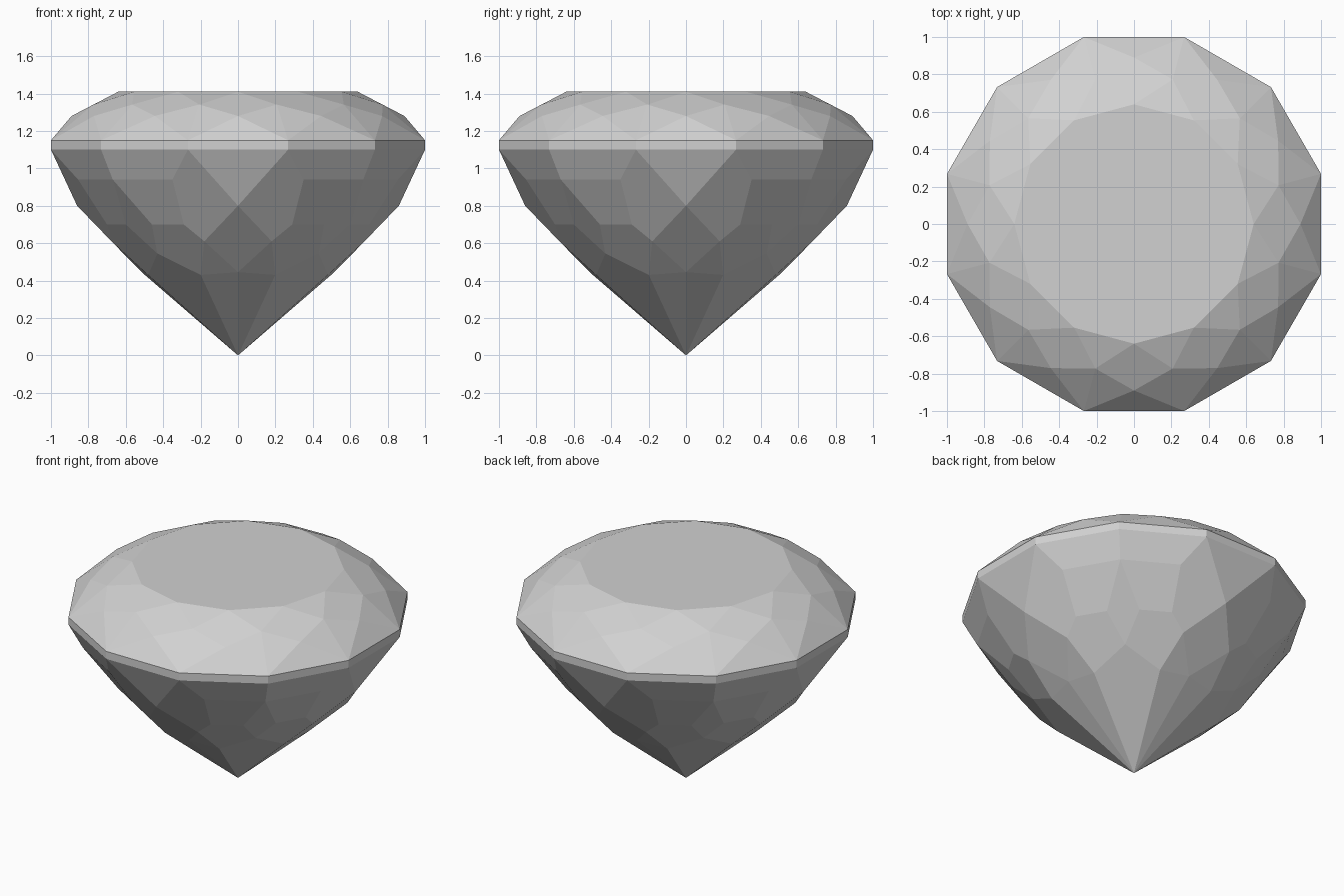
import bpy
import bmesh
from math import sin, cos, radians

cube = bpy.data.objects.get("Cube")
if cube:
    bpy.data.objects.remove(cube)

grey = bpy.data.materials.new("gem_grey")
grey.use_nodes = True
grey.diffuse_color = (0.64, 0.64, 0.64, 1)
grey.node_tree.nodes["Principled BSDF"].inputs["Base Color"].default_value = grey.diffuse_color

bm = bmesh.new()


def facets(faces, copies):
    """Repeat facets, given as (radius, angle, height) corners, around the axis."""
    for k in range(copies):
        for face in faces:
            corners = []
            for r, a, z in face:
                t = radians(a + k * 360 / copies)
                corners.append(bm.verts.new((r * sin(t), -r * cos(t), z)))
            bm.faces.new(corners)


def flip(face, axis=0):
    """Mirror a facet across the given angle."""
    return [(r, 2 * axis - a, z) for r, a, z in face]


# Shared outline: twelve-sided girdle
RIM = 1 / cos(radians(15))
LOW, HIGH, TOP = 1.10, 1.15, 1.41


def rim(a, z=LOW):
    return (RIM, a, z)


# Flat table on top
facets([[(0.64, a, TOP) for a in range(0, 360, 30)]], 1)

# Crown: kite, star, rim triangle and half-facets, plus the girdle band
table, side, kite_tip = (0.64, 0, TOP), (0.80, 15, 1.341), (0.89, 0, 1.28)
side_l = (0.80, -15, 1.341)
half = [kite_tip, rim(15, HIGH), side]
facets([
    [table, side_l, kite_tip, side],
    [table, side, (0.64, 30, TOP)],
    [kite_tip, rim(-15, HIGH), rim(15, HIGH)],
    half, flip(half),
    [rim(-15), rim(15), rim(15, HIGH), rim(-15, HIGH)],
], 12)

# Pavilion corners, within half a quarter turn
culet = (0, 0, 0)
tip = (0.86, 0, 0.80)
shoulder = (0.924, 22.3, 0.94)
corner = (0.947, 45, 0.94)
inner = (0.758, 22.5, 0.70)
outer = (0.756, 37.5, 0.70)
belt = (0.70, 14.9, 0.61)
low = (0.52, 22.5, 0.43)
heart = (0.515, 0, 0.445)
diag = (0.61, 45, 0.545)

# Facets that repeat on both sides of each main facet
paired = [
    [rim(15), rim(45), corner, shoulder],
    [shoulder, corner, outer, inner],
    [rim(15), shoulder, inner, belt, tip],
    [inner, outer, diag, low, belt],
    [heart, belt, low],
    [heart, low, culet],
]
# Facets centred on the main and diagonal directions
centred = [
    [rim(-15), rim(15), tip],
    [tip] + flip([belt]) + [heart, belt],
    [corner, outer, diag] + flip([outer], 45),
    [diag, low, culet] + flip([low], 45),
]
facets(paired + [flip(f) for f in paired] + centred, 4)

# Weld the facets into one closed stone
bmesh.ops.remove_doubles(bm, verts=bm.verts[:], dist=0.001)
bmesh.ops.recalc_face_normals(bm, faces=bm.faces[:])
mesh = bpy.data.meshes.new("cut_gem")
bm.to_mesh(mesh)
bm.free()
mesh.materials.append(grey)
gem = bpy.data.objects.new("cut_gem", mesh)
bpy.context.collection.objects.link(gem)
